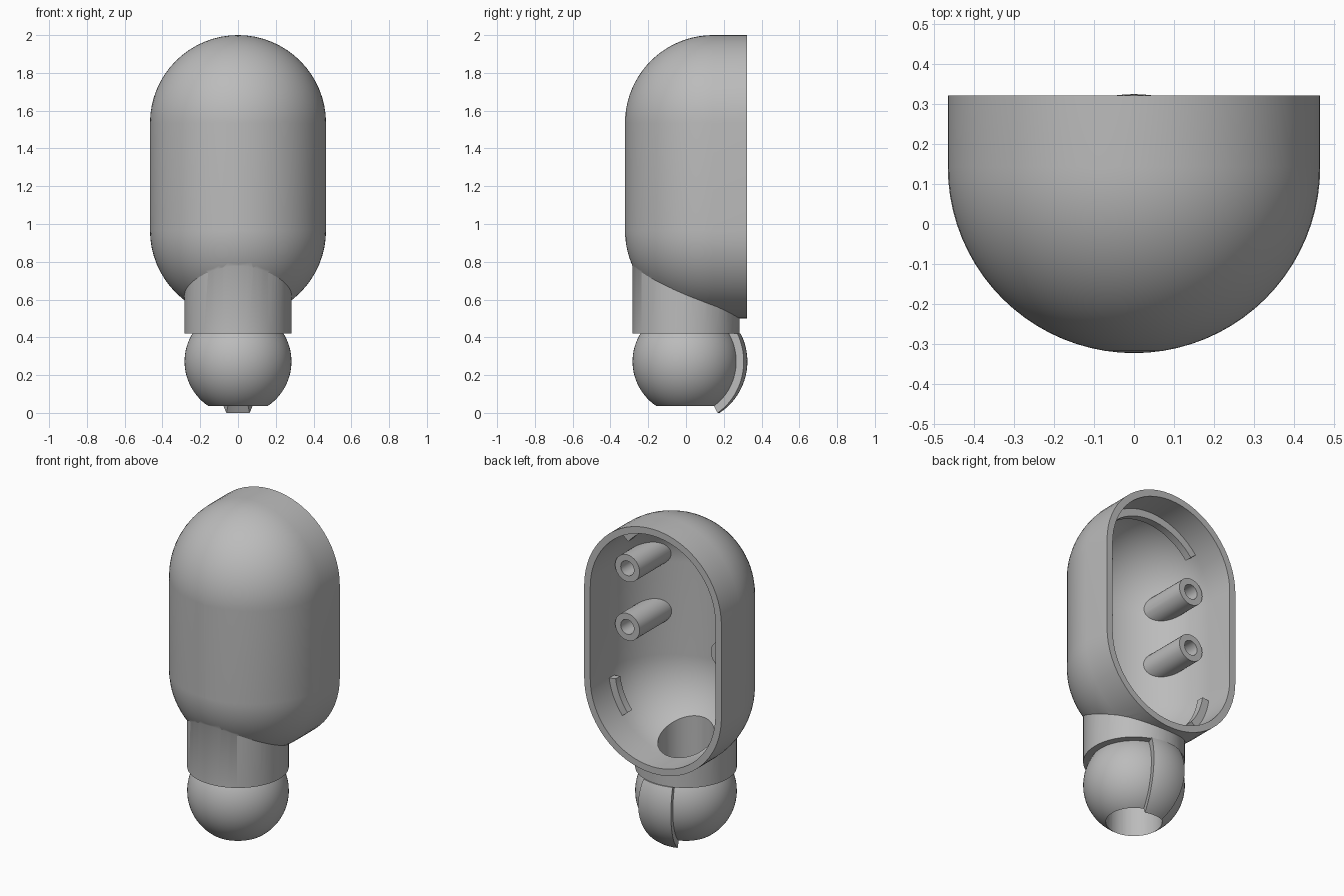
import bpy
import bmesh
from math import sin, cos, pi, radians

if "Cube" in bpy.data.objects:
    bpy.data.objects.remove(bpy.data.objects["Cube"])

grey = bpy.data.materials.new("plain_grey")
grey.use_nodes = True
grey.diffuse_color = (0.5, 0.5, 0.5, 1)
grey.node_tree.nodes["Principled BSDF"].inputs["Base Color"].default_value = (0.5, 0.5, 0.5, 1)

AXIS_Y, MID_Z, HALF = 0.143, 1.25, 0.284   # capsule axis, middle height, half straight length
OUTER, INNER, BACK = 0.466, 0.425, 0.322   # shell radii and open back plane
BALL_Z, BALL_R, BORE_R = 0.272, 0.283, 0.157


def spread(a, b, n):
    return [a + (b - a) * i / n for i in range(n + 1)]


def loft(name, rings):
    """Skin a closed solid through rings of points."""
    bm = bmesh.new()
    loops = [[bm.verts.new(p) for p in ring] for ring in rings]
    for a, b in zip(loops, loops[1:]):
        for i in range(len(a)):
            j = (i + 1) % len(a)
            bm.faces.new((a[i], a[j], b[j], b[i]))
    bm.faces.new(loops[0])
    bm.faces.new(loops[-1])
    bmesh.ops.remove_doubles(bm, verts=bm.verts, dist=1e-5)
    bmesh.ops.recalc_face_normals(bm, faces=bm.faces)
    mesh = bpy.data.meshes.new(name)
    bm.to_mesh(mesh)
    bm.free()
    mesh.materials.append(grey)
    obj = bpy.data.objects.new(name, mesh)
    bpy.context.collection.objects.link(obj)
    return obj


def combine(obj, other, operation):
    """Apply a boolean and remove the other solid."""
    mod = obj.modifiers.new("combine", 'BOOLEAN')
    mod.operation, mod.object, mod.solver = operation, other, 'EXACT'
    bpy.context.view_layer.objects.active = obj
    bpy.ops.object.modifier_apply(modifier=mod.name)
    bpy.data.objects.remove(other)


def half_capsule(name, radius, back):
    """Stadium rings shrinking into a domed front, extended straight to the back."""
    def ring(r, y):
        arcs = [(a, HALF) for a in spread(0, pi, 32)] + [(a, -HALF) for a in spread(pi, 2 * pi, 32)]
        return [(r * cos(a), y, MID_Z + h + r * sin(a)) for a, h in arcs]
    dome = [ring(radius * cos(t), AXIS_Y - radius * sin(t)) for t in spread(0, pi / 2, 20)[:-1]]
    tip = [ring(radius * 0.01, AXIS_Y - radius)]
    return loft(name, [ring(radius, back)] + dome + tip)


def upright(name, profile):
    """Turned solid around the vertical axis from (radius, height) pairs."""
    turn = spread(0, 2 * pi, 64)[:-1]
    return loft(name, [[(r * cos(a), r * sin(a), z) for a in turn] for r, z in profile])


def peg(name, x, z, radius, y0, y1):
    turn = spread(0, 2 * pi, 32)[:-1]
    return loft(name, [[(x + radius * cos(a), y, z + radius * sin(a)) for a in turn] for y in (y0, y1)])


# Housing: domed body, neck and ball
housing = half_capsule("housing", OUTER, BACK)
combine(housing, upright("neck", [(BALL_R, 0.42), (BALL_R, 0.85)]), 'UNION')
arc = [radians(a) for a in spread(-88, 88, 44)]
combine(housing, upright("ball", [(BALL_R * cos(a), BALL_Z + BALL_R * sin(a)) for a in arc]), 'UNION')

# Raised rib on the back of the ball, a wedge turned around the vertical axis
section = [(0.325 * cos(a), BALL_Z + 0.325 * sin(a)) for a in spread(radians(-56.8), radians(27.3), 24)]
section += [(0.27 * cos(a), BALL_Z + 0.27 * sin(a)) for a in spread(radians(34), radians(-56), 24)]
rib = loft("rib", [[(r * sin(t), r * cos(t), z) for r, z in section]
                   for t in spread(radians(-20), radians(20), 10)])
combine(housing, rib, 'UNION')

# Hollow inside and vertical bore
combine(housing, half_capsule("cavity", INNER, 0.5), 'DIFFERENCE')
combine(housing, upright("bore", [(BORE_R, -0.2), (BORE_R, 0.74)]), 'DIFFERENCE')
parts = [housing]

# Four screw posts, trimmed to end within the wall
for side, sign in (("left", 1), ("right", -1)):
    for level, z in (("upper", 1.59), ("lower", 1.23)):
        post = peg(f"{level}_{side}_post", sign * 0.325, z, 0.083, 0.105, -0.4)
        combine(post, half_capsule("liner", 0.445, 0.4), 'INTERSECT')
        combine(post, peg("post_hole", sign * 0.325, z, 0.045, 0.2, -0.05), 'DIFFERENCE')
        parts.append(post)

# Curved ledges on the inner wall
for name, start, end, z in (("top_ledge", 40, 140, MID_Z + HALF),
                            ("left_ledge", -39, -8, MID_Z - HALF),
                            ("right_ledge", 188, 219, MID_Z - HALF)):
    parts.append(loft(name, [[(r * cos(a), y, z + r * sin(a))
                              for r, y in ((0.38, 0.1), (0.44, 0.1), (0.44, 0.145), (0.38, 0.145))]
                             for a in spread(radians(start), radians(end), 20)]))

# Smooth shading with crisp edges
bpy.ops.object.select_all(action='DESELECT')
for part in parts:
    part.select_set(True)
bpy.context.view_layer.objects.active = housing
bpy.ops.object.shade_smooth_by_angle(angle=radians(30))
